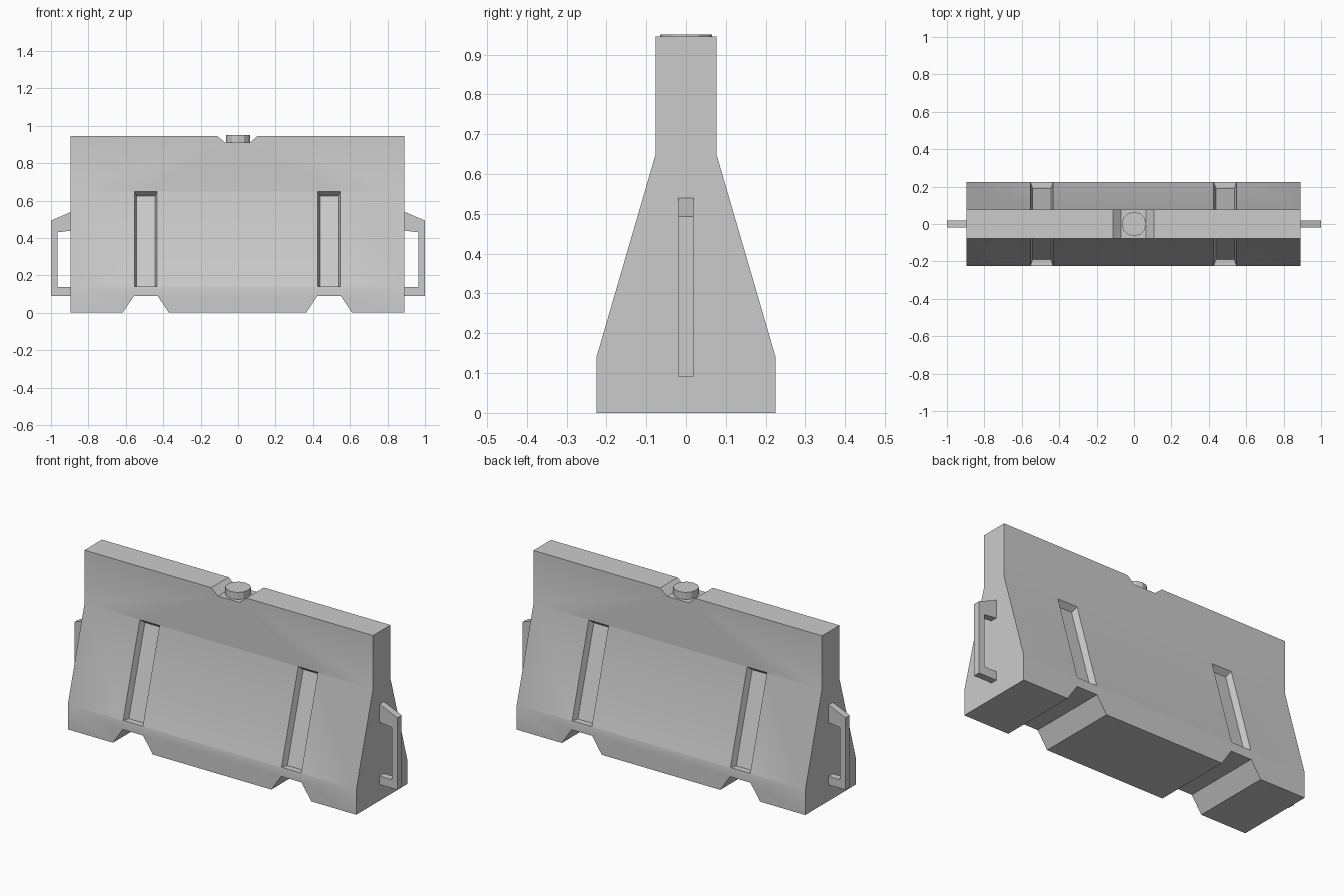
import bpy, bmesh
from math import radians

if "Cube" in bpy.data.objects:
    bpy.data.objects.remove(bpy.data.objects["Cube"])


def make_object(name, verts, faces):
    me = bpy.data.meshes.new(name)
    me.from_pydata(verts, [], faces)
    bm = bmesh.new()
    bm.from_mesh(me)
    bmesh.ops.recalc_face_normals(bm, faces=bm.faces)
    bm.to_mesh(me)
    bm.free()
    ob = bpy.data.objects.new(name, me)
    bpy.context.collection.objects.link(ob)
    return ob


def loft(name, a, b):
    """Solid between two matching point loops."""
    n = len(a)
    faces = [tuple(range(n)), tuple(range(n, 2 * n))]
    faces += [(i, (i + 1) % n, n + (i + 1) % n, n + i) for i in range(n)]
    return make_object(name, a + b, faces)


def prism_y(name, outline, half):
    """Extrude an x-z outline along y."""
    return loft(name, [(x, -half, z) for x, z in outline],
                [(x, half, z) for x, z in outline])


def cut(target, cutter):
    cutter.hide_render = True
    mod = target.modifiers.new("cut", 'BOOLEAN')
    mod.object = cutter
    mod.operation = 'DIFFERENCE'
    mod.solver = 'EXACT'
    bpy.context.view_layer.objects.active = target
    bpy.ops.object.modifier_apply(modifier=mod.name)
    bpy.data.objects.remove(cutter)


OFF = -0.003   # body sits slightly left of the handles' centre

# Barrier body: flared cross-section swept along x
half = [(0.225, 0), (0.225, 0.14), (0.077, 0.648), (0.077, 0.946)]
section = half + [(-y, z) for y, z in reversed(half)]
body = loft("barrier_body", [(OFF - 0.893, y, z) for y, z in section],
            [(OFF + 0.893, y, z) for y, z in section])

# Notch for the filler cap
cut(body, prism_y("cap_notch", [(OFF - 0.125, 0.96), (OFF - 0.067, 0.91),
                                (OFF + 0.067, 0.91), (OFF + 0.125, 0.96)], 0.3))

for cx in (OFF - 0.49, OFF + 0.49):
    # Forklift notch in the base
    cut(body, prism_y("base_notch", [(cx - 0.137, -0.02), (cx - 0.063, 0.09),
                                     (cx + 0.063, 0.09), (cx + 0.137, -0.02)], 0.4))
    # Tapered slot recess on each sloping face
    for s in (-1, 1):
        inner = [(cx - 0.049, s * 0.19, 0.141), (cx + 0.049, s * 0.19, 0.141),
                 (cx + 0.049, s * 0.049, 0.625), (cx - 0.049, s * 0.049, 0.625)]
        outer = [(cx - 0.065, s * 0.237, 0.141), (cx + 0.065, s * 0.237, 0.141),
                 (cx + 0.065, s * 0.086, 0.656), (cx - 0.065, s * 0.086, 0.656)]
        cut(body, loft("slot_recess", inner, outer))

# Filler cap
bpy.ops.mesh.primitive_cylinder_add(vertices=12, radius=0.065, depth=0.045,
                                    location=(0, 0, 0.9275))
cap = bpy.context.object
cap.name = "filler_cap"

# End handles
for s, side in ((-1, "left"), (1, "right")):
    outline = [(0.885, 0.542), (1, 0.493), (1, 0.09), (0.885, 0.09), (0.885, 0.138),
               (0.965, 0.138), (0.965, 0.43), (0.885, 0.44)]
    prism_y(side + "_handle", [(s * x, z) for x, z in outline], 0.019)

# Soft shading across the shallow bends only
bpy.ops.object.select_all(action='DESELECT')
body.select_set(True)
bpy.context.view_layer.objects.active = body
bpy.ops.object.shade_smooth_by_angle(angle=radians(30))
